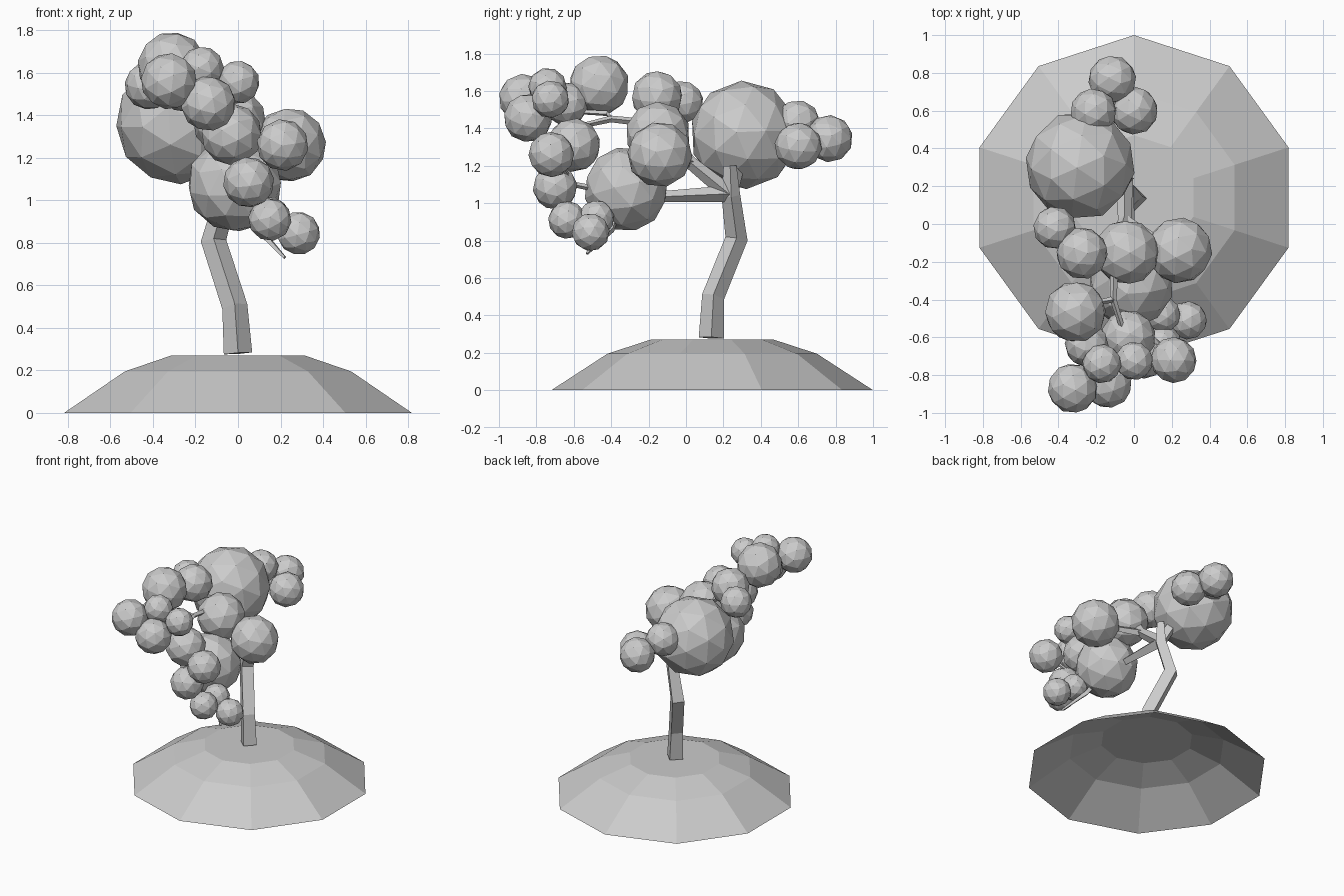
import bpy, bmesh, math, random
from mathutils import Vector, Matrix, Euler

random.seed(4)


def add_object(name, bm):
    mesh = bpy.data.meshes.new(name)
    bm.to_mesh(mesh)
    bm.free()
    obj = bpy.data.objects.new(name, mesh)
    bpy.context.collection.objects.link(obj)
    return obj


def ring(bm, center, radius, sides, turn, u=Vector((1, 0, 0)), v=Vector((0, 1, 0))):
    steps = [turn + 2 * math.pi * i / sides for i in range(sides)]
    return [bm.verts.new(Vector(center) + (u * math.cos(a) + v * math.sin(a)) * radius)
            for a in steps]


def bridge(bm, rings):
    for a, b in zip(rings, rings[1:]):
        n = len(a)
        for i in range(n):
            bm.faces.new((a[i], a[(i + 1) % n], b[(i + 1) % n], b[i]))


def limb(name, points):
    """Four-sided tapering limb through (x, y, z, radius) points."""
    bm = bmesh.new()
    pos = [Vector(p[:3]) for p in points]
    start = (pos[1] - pos[0]).normalized()
    u = (Vector((1, 0, 0)) if abs(start.x) < 0.8 else Vector((0, 1, 0)))
    rings = []
    for i, p in enumerate(pos):
        d = (pos[min(i + 1, len(pos) - 1)] - pos[max(i - 1, 0)]).normalized()
        u = (u - d * u.dot(d)).normalized()
        rings.append(ring(bm, p, points[i][3], 4, 0, u, d.cross(u)))
    bridge(bm, rings)
    bm.faces.new(rings[0][::-1])
    bm.faces.new(rings[-1])
    return add_object(name, bm)


# Open-bottomed ten-sided hill
bm = bmesh.new()
hill = [ring(bm, (0, 0.14, z), r, 10, math.pi / 2)
        for r, z in ((0.86, 0), (0.56, 0.195), (0.33, 0.27))]
bridge(bm, hill)
bm.faces.new(hill[-1])
add_object("hill", bm)

# Crooked trunk
limb("trunk", [(0, 0.135, 0.28, 0.067), (-0.015, 0.145, 0.5, 0.06),
               (-0.115, 0.27, 0.81, 0.06), (-0.05, 0.24, 1.04, 0.05),
               (-0.05, 0.235, 1.2, 0.035)])

# Branches and twigs
fork = (-0.05, 0.23, 1.05, 0.045)
limb("low_branch", [fork, (-0.02, -0.12, 1.035, 0.03), (0.0, -0.35, 1.03, 0.025),
                    (0.1, -0.4, 0.86, 0.02), (0.22, -0.53, 0.73, 0.008)])
limb("high_branch", [fork, (-0.05, 0.02, 1.22, 0.035), (-0.1, -0.12, 1.42, 0.025),
                     (-0.11, -0.4, 1.45, 0.018), (-0.04, -0.62, 1.4, 0.012)])
limb("back_branch", [fork, (-0.15, 0.3, 1.25, 0.035), (-0.11, 0.65, 1.36, 0.015)])
limb("side_branch", [(-0.05, 0.02, 1.22, 0.03), (0.2, -0.13, 1.25, 0.018)])
limb("crown_twig", [(-0.11, -0.4, 1.45, 0.018), (-0.22, -0.42, 1.48, 0.015),
                    (-0.25, -0.8, 1.5, 0.01)])
limb("front_twig", [(0.0, -0.35, 1.05, 0.02), (0.05, -0.6, 1.1, 0.015),
                    (0.2, -0.7, 1.25, 0.01)])
limb("upper_twig", [(-0.1, -0.1, 1.4, 0.02), (-0.28, -0.12, 1.55, 0.015),
                    (-0.4, -0.03, 1.54, 0.01)])

# Leaf clumps: x, y, z, radius
clumps = {
    "back": [(-0.285, 0.31, 1.365, 0.285), (-0.115, 0.765, 1.345, 0.125),
             (0.0, 0.6, 1.305, 0.125), (-0.215, 0.595, 1.43, 0.12)],
    "middle": [(-0.42, -0.02, 1.54, 0.112), (-0.275, -0.155, 1.57, 0.135),
               (-0.04, -0.15, 1.37, 0.17), (0.24, -0.14, 1.26, 0.172),
               (-0.31, -0.465, 1.63, 0.16)],
    "front": [(-0.015, -0.32, 1.075, 0.222), (-0.03, -0.6, 1.31, 0.142),
              (0.21, -0.72, 1.26, 0.12), (0.05, -0.7, 1.085, 0.118)],
    "crown": [(0.0, -0.725, 1.555, 0.1), (-0.14, -0.845, 1.455, 0.128),
              (-0.325, -0.87, 1.56, 0.13), (-0.17, -0.74, 1.62, 0.102),
              (-0.25, -0.64, 1.53, 0.115)],
    "low": [(0.15, -0.635, 0.91, 0.1), (0.285, -0.51, 0.845, 0.1),
            (0.15, -0.48, 0.92, 0.095)],
}
for group, balls in clumps.items():
    for k, (x, y, z, r) in enumerate(balls, 1):
        bm = bmesh.new()
        spin = Euler([random.uniform(0, 6.28) for _ in range(3)]).to_matrix().to_4x4()
        bmesh.ops.create_icosphere(bm, subdivisions=2, radius=r * 1.02,
                                   matrix=Matrix.Translation((x, y, z)) @ spin)
        add_object(f"{group}_leaf_clump_{k}", bm)
